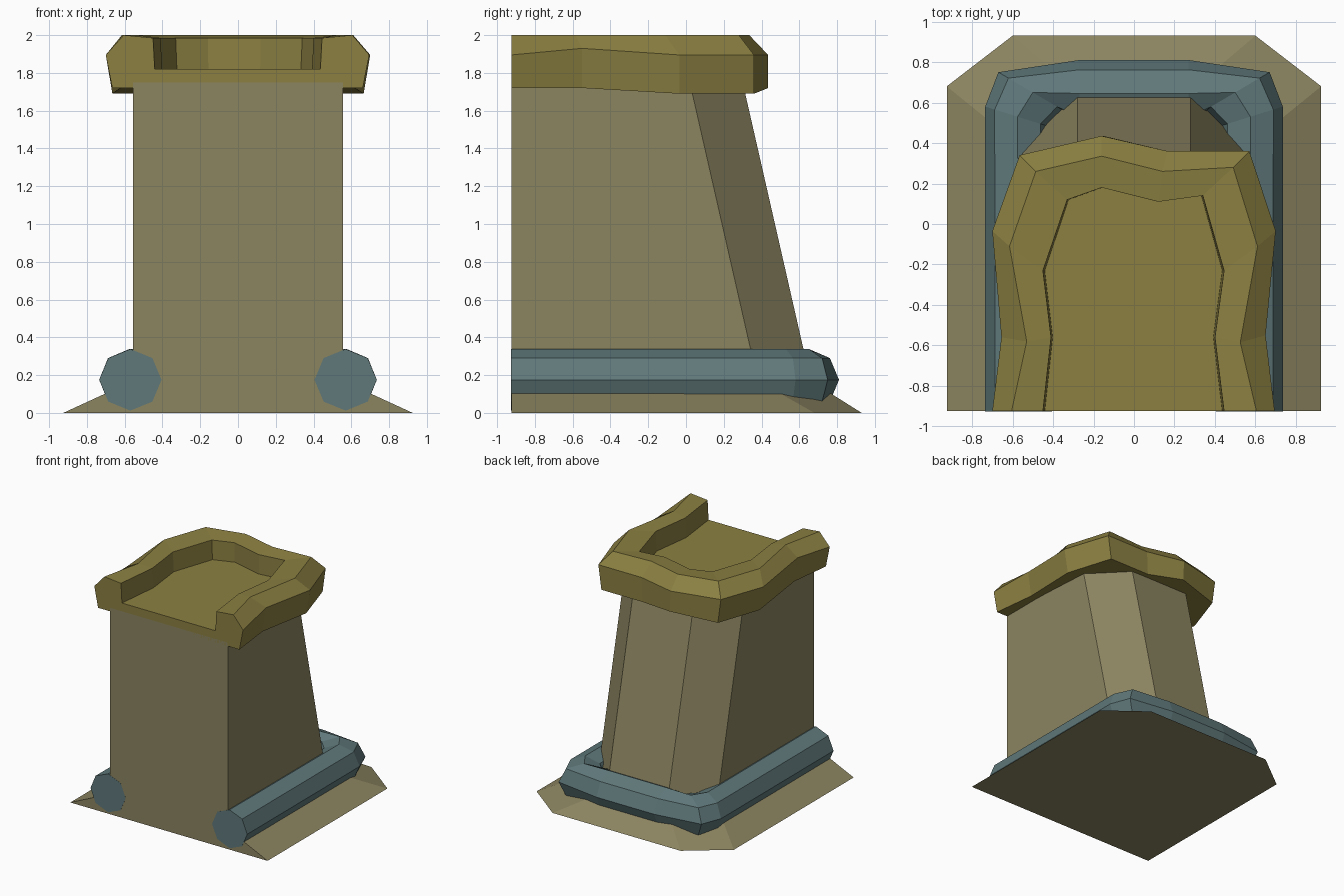
import bpy
import bmesh
from math import cos, sin, pi
from mathutils import Vector

if "Cube" in bpy.data.objects:
    bpy.data.objects.remove(bpy.data.objects["Cube"], do_unlink=True)

FRONT = -0.925


def make_material(name, colour):
    material = bpy.data.materials.new(name)
    material.use_nodes = True
    material.diffuse_color = (*colour, 1)
    shader = next(n for n in material.node_tree.nodes if n.type == "BSDF_PRINCIPLED")
    shader.inputs["Base Color"].default_value = (*colour, 1)
    return material


def bridge(bm, loops, closed):
    """Join successive rows of vertices with quads."""
    for lower, upper in zip(loops, loops[1:]):
        count = len(lower)
        for i in range(count if closed else count - 1):
            j = (i + 1) % count
            bm.faces.new((lower[i], lower[j], upper[j], upper[i]))


def add_rows(bm, rows):
    return [[bm.verts.new(point) for point in row] for row in rows]


def finish(bm, name, material):
    bmesh.ops.recalc_face_normals(bm, faces=bm.faces)
    mesh = bpy.data.meshes.new(name)
    bm.to_mesh(mesh)
    bm.free()
    mesh.materials.append(material)
    obj = bpy.data.objects.new(name, mesh)
    bpy.context.collection.objects.link(obj)
    return obj


stone = make_material("drab stone", (0.26, 0.232, 0.118))
ochre = make_material("ochre cap", (0.26, 0.216, 0.054))
teal = make_material("dull teal", (0.115, 0.188, 0.195))


# Pedestal: flared skirt, then a leaning shaft with chamfered back corners
def chamfered_outline(half_width, flat, side_end, back, z):
    right = [(half_width, FRONT, z), (half_width, side_end, z), (flat, back, z)]
    return right + [(-x, y, z) for x, y, z in reversed(right)]


bm = bmesh.new()
rings = add_rows(bm, [
    chamfered_outline(0.925, 0.6, 0.68, 0.93, 0),
    chamfered_outline(0.555, 0.28, 0.38, 0.66, 0.17),
    chamfered_outline(0.555, 0.28, 0.02, 0.3, 1.75),
])
bridge(bm, rings, True)
bm.faces.new(rings[0])
bm.faces.new(rings[-1])
finish(bm, "pedestal", stone)

# Base moulding: an octagonal bar swept around three sides
# Each station is a centre and the outward direction of its section
half_path = [
    (Vector((0.57, FRONT - 0.001, 0.175)), Vector((0.165, 0, 0))),
    (Vector((0.575, 0.53, 0.175)), Vector((0.16, 0.05, 0))),
    (Vector((0.5, 0.65, 0.175)), Vector((0.17, 0.1, 0))),
    (Vector((0.27, 0.645, 0.175)), Vector((0, 0.165, 0))),
]
mirror = Vector((-1, 1, 1))
path = half_path + [(c * mirror, o * mirror) for c, o in reversed(half_path)]
up = Vector((0, 0, 0.163))
bm = bmesh.new()
sections = add_rows(bm, [
    [centre + out * cos(i * pi / 4) + up * sin(i * pi / 4) for i in range(8)]
    for centre, out in path
])
bridge(bm, sections, True)
bm.faces.new(sections[0])
bm.faces.new(sections[-1])
finish(bm, "base_moulding", teal)

# Cap: a wavy raised rim around a recess that opens at the front
ridge = [(-0.7, FRONT), (-0.655, -0.56), (-0.7, -0.035), (-0.565, 0.34), (-0.16, 0.435),
         (0.165, 0.36), (0.57, 0.36), (0.7, -0.035), (0.65, -0.55), (0.695, FRONT)]
rim = [(-0.605, FRONT), (-0.53, -0.58), (-0.615, -0.11), (-0.485, 0.26), (-0.16, 0.335),
       (0.14, 0.26), (0.49, 0.28), (0.61, -0.11), (0.525, -0.585), (0.605, FRONT)]
inner = [(-0.45, FRONT), (-0.41, -0.56), (-0.45, -0.23), (-0.33, 0.12), (-0.16, 0.18),
         (0.12, 0.11), (0.34, 0.14), (0.445, -0.23), (0.4, -0.56), (0.445, FRONT)]


def bottom_height(y):
    return 1.72 if y < -0.5 or y > 0.4 else 1.69


def ridge_height(y):
    return 1.93 if -0.6 < y < -0.5 else 1.895


bm = bmesh.new()
rows = add_rows(bm, [
    [(x * 0.95, y, bottom_height(y)) for x, y in ridge],
    [(x, y, ridge_height(y)) for x, y in ridge],
    [(x, y, 2) for x, y in rim],
    [(x, y, 1.985) for x, y in inner],
    [(x * 0.98, y, 1.82) for x, y in inner],
])
bridge(bm, rows, False)
bm.faces.new(rows[-1])
bm.faces.new(rows[0])
bm.faces.new([row[0] for row in rows] + [row[-1] for row in reversed(rows)])
finish(bm, "cap", ochre)
